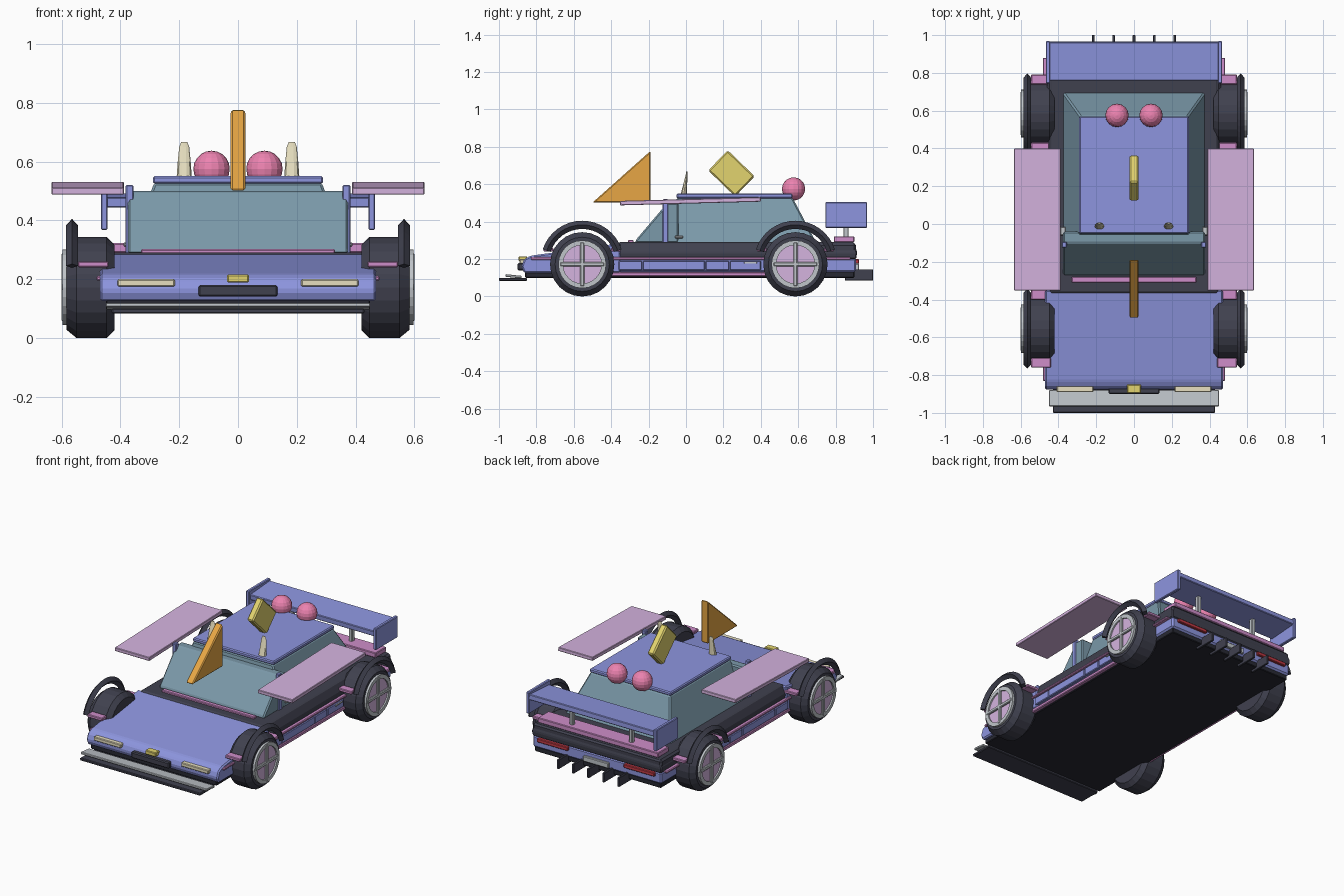
import bpy, bmesh
from math import pi, cos, sin, radians
from mathutils import Matrix, Vector

if "Cube" in bpy.data.objects:
    bpy.data.objects.remove(bpy.data.objects["Cube"])


def mat(name, rgb):
    m = bpy.data.materials.new(name)
    m.diffuse_color = [(c / 255) ** 2.2 for c in rgb] + [1]
    m.use_nodes = True
    m.node_tree.nodes["Principled BSDF"].inputs["Base Color"].default_value = m.diffuse_color
    return m


BLUE = mat("blue", (140, 148, 222))
DARK = mat("dark", (66, 67, 80))
BLACK = mat("black", (44, 45, 54))
TEAL = mat("glass", (122, 152, 168))
PINK = mat("pink", (205, 140, 200))
LILAC = mat("lilac", (212, 178, 222))
ROSE = mat("rose", (236, 130, 175))
ORANGE = mat("orange", (230, 165, 70))
YELLOW = mat("yellow", (225, 210, 110))
CREAM = mat("cream", (230, 222, 190))
GREY = mat("light_grey", (190, 195, 200))
RED = mat("red", (190, 60, 70))


def finish(name, bm, m, bevel=0.0):
    if bevel:
        bmesh.ops.bevel(bm, geom=bm.edges[:], offset=bevel, segments=1, affect='EDGES')
    bmesh.ops.recalc_face_normals(bm, faces=bm.faces[:])
    me = bpy.data.meshes.new(name)
    bm.to_mesh(me)
    bm.free()
    me.materials.append(m)
    ob = bpy.data.objects.new(name, me)
    bpy.context.collection.objects.link(ob)
    return ob


def box(name, x, y, z, m, bevel=0.004, tilt=0):
    """Box from (min, max) ranges, optionally tilted about x."""
    bm = bmesh.new()
    size = (x[1] - x[0], y[1] - y[0], z[1] - z[0])
    mid = Vector(((x[0] + x[1]) / 2, (y[0] + y[1]) / 2, (z[0] + z[1]) / 2))
    bmesh.ops.create_cube(bm, size=1, matrix=Matrix.Diagonal((*size, 1)))
    if bevel:
        bmesh.ops.bevel(bm, geom=bm.edges[:], offset=bevel, segments=1, affect='EDGES')
    bmesh.ops.transform(bm, matrix=Matrix.Translation(mid) @ Matrix.Rotation(tilt, 4, 'X'), verts=bm.verts)
    return finish(name, bm, m)


def pair(name, x, y, z, m, bevel=0.004, tilt=0):
    box("right_" + name, x, y, z, m, bevel, tilt)
    box("left_" + name, (-x[1], -x[0]), y, z, m, bevel, tilt)


def loft(name, rings, m, bevel=0.0):
    """Skin matching closed rings, capping both ends."""
    bm = bmesh.new()
    vs = [[bm.verts.new(p) for p in r] for r in rings]
    n = len(vs[0])
    for a, b in zip(vs, vs[1:]):
        for i in range(n):
            bm.faces.new((a[i], a[(i + 1) % n], b[(i + 1) % n], b[i]))
    bm.faces.new(vs[0])
    bm.faces.new(vs[-1])
    return finish(name, bm, m, bevel)


def prism(name, yz, half, m, bevel=0.0):
    return loft(name, [[(s * half, y, z) for y, z in yz] for s in (-1, 1)], m, bevel)


def rect(hx, y0, y1, z):
    return [(-hx, y0, z), (hx, y0, z), (hx, y1, z), (-hx, y1, z)]


def revolve(name, xr, centre, m, a0=0, a1=2 * pi, steps=24, closed=False):
    """Sweep an (x, radius) profile round a wheel axis."""
    full = a1 - a0 > 6.2
    bm = bmesh.new()
    _, cy, cz = centre
    rows = [[bm.verts.new((x, cy + r * cos(a0 + (a1 - a0) * i / steps), cz + r * sin(a0 + (a1 - a0) * i / steps)))
             for x, r in xr] for i in range(steps if full else steps + 1)]
    k = len(xr)
    for i in range(steps):
        a, b = rows[i], rows[(i + 1) % len(rows)]
        for j in range(k if closed else k - 1):
            bm.faces.new((a[j], a[(j + 1) % k], b[(j + 1) % k], b[j]))
    if closed and not full:
        bm.faces.new(rows[0])
        bm.faces.new(rows[-1])
    if not closed:
        bm.faces.new([r[0] for r in rows])
        bm.faces.new([r[-1] for r in rows])
    return finish(name, bm, m)


# Lower body
box("floor_pan", (-.45, .45), (-.86, .9), (.10, .135), BLACK)
box("lower_body", (-.46, .46), (-.84, .91), (.13, .205), BLUE, .01)
prism("hood", [(-.865, .125), (-.88, .16), (-.865, .2), (-.83, .218), (-.35, .285), (-.35, .125)], .47, BLUE, .008)
loft("mid_body", [rect(.46, -.42, .91, .2), rect(.465, -.4, .915, .235), rect(.44, -.36, .9, .29)], DARK, .006)
box("rear_dark_block", (-.46, .46), (.68, .91), (.225, .285), DARK, .012)
for y0, y1 in ((-.36, -.235), (-.23, .1), (.105, .23), (.235, .40)):
    pair("sill_panel", (.45, .478), (y0, y1), (.14, .19), BLUE)
pair("lower_trim", (.44, .47), (-.42, .70), (.108, .13), PINK)
pair("side_stripe", (.45, .482), (-.83, .88), (.195, .21), PINK)
pair("side_marker", (.46, .484), (.31, .38), (.175, .185), GREY, .002)

# Nose
pair("headlight", (.215, .41), (-.89, -.85), (.175, .2), CREAM)
box("nose_grille", (-.135, .135), (-.90, -.85), (.14, .18), DARK, .006)
box("nose_badge", (-.037, .037), (-.895, -.85), (.188, .215), YELLOW)
box("splitter", (-.43, .43), (-1, -.85), (.083, .1), DARK)
box("splitter_blade", (-.45, .45), (-.965, -.88), (.101, .115), GREY, .003, radians(-6))

# Cabin
prism("windscreen", [(-.27, .285), (-.27, .30), (-.10, .5), (-.04, .5), (-.04, .285)], .375, TEAL, .008)
loft("cabin", [rect(.378, -.1, .70, .28), rect(.285, -.05, .57, .528)], TEAL, .008)
box("cowl_trim", (-.33, .33), (-.31, -.28), (.285, .302), PINK)
pair("front_pillar", (.355, .382), (-.125, -.095), (.28, .52), BLUE)
box("roof", (-.29, .29), (-.05, .57), (.525, .55), BLUE, .006)
pair("door_handle", (.36, .39), (-.06, -.015), (.31, .325), GREY)

# Side wings
pair("side_wing", (.388, .635), (-.352, .40), (.497, .521), LILAC, .003, radians(1.5))

# Rear wing and deck
box("rear_deck", (-.43, .43), (.79, .90), (.29, .322), PINK)
box("rear_wing", (-.45, .45), (.76, .965), (.45, .485), BLUE, .004, radians(4))
pair("wing_endplate", (.444, .466), (.745, .968), (.367, .505), BLUE)
pair("wing_strut", (.20, .225), (.842, .87), (.3, .46), GREY)

# Tail
pair("tail_light", (.2, .42), (.9, .925), (.175, .2), RED)
box("tail_plate", (-.09, .09), (.9, .925), (.14, .175), GREY)
for i in range(-2, 3):
    box("diffuser_fin", (i * .108 - .007, i * .108 + .007), (.85, 1), (.085, .145), DARK, .002)

# Wheels, arches and arch mounts
for s, side in ((1, "right"), (-1, "left")):
    for wy, end in ((-.555, "front"), (.585, "rear")):
        tag = side + "_" + end
        c = (0, wy, .172)
        P = lambda pts: [(s * x, r) for x, r in pts]
        revolve(tag + "_tyre", P([(.42, .12), (.42, .145), (.447, .172), (.55, .172), (.583, .145), (.583, .12)]), c, DARK)
        revolve(tag + "_hub", P([(.56, .105), (.588, .105)]), c, LILAC)
        revolve(tag + "_rim", P([(.565, .103), (.597, .103), (.597, .128), (.565, .128)]), c, GREY, closed=True)
        xs = sorted((s * .575, s * .6))
        box(tag + "_spoke_upright", xs, (wy - .011, wy + .011), (.055, .289), GREY)
        box(tag + "_spoke_across", xs, (wy - .117, wy + .117), (.161, .183), GREY)
        revolve(tag + "_arch", P([(.545, .2), (.565, .178), (.585, .2), (.565, .222)]), (0, wy, .183),
                DARK, radians(18), radians(162), 16, True)
        for d in (-.18, .18):
            xs = sorted((s * .44, s * .545))
            box(tag + "_arch_mount", xs, (wy + d - .026, wy + d + .026), (.24, .26), PINK)

# Roof ornaments
for s, side in ((1, "right"), (-1, "left")):
    bm = bmesh.new()
    bmesh.ops.create_uvsphere(bm, u_segments=16, v_segments=10, radius=.062,
                              matrix=Matrix.Translation((s * .09, .575, .575)))
    finish(side + "_roof_ball", bm, ROSE)
    ring = lambda rx, ry, y, z: [(s * .183 + rx * cos(i * pi / 5), y + ry * sin(i * pi / 5), z) for i in range(10)]
    loft(side + "_roof_horn", [ring(.026, .018, -.012, .545), ring(.022, .011, -.004, .6),
                               ring(.017, .005, .003, .65), ring(.01, .003, .004, .667)], CREAM)
box("roof_slab", (-.023, .023), (.143, .343), (.583, .733), YELLOW, .008, radians(-44))
prism("hood_fin", [(-.5, .502), (-.19, .502), (-.19, .778)], .025, ORANGE, .006)
